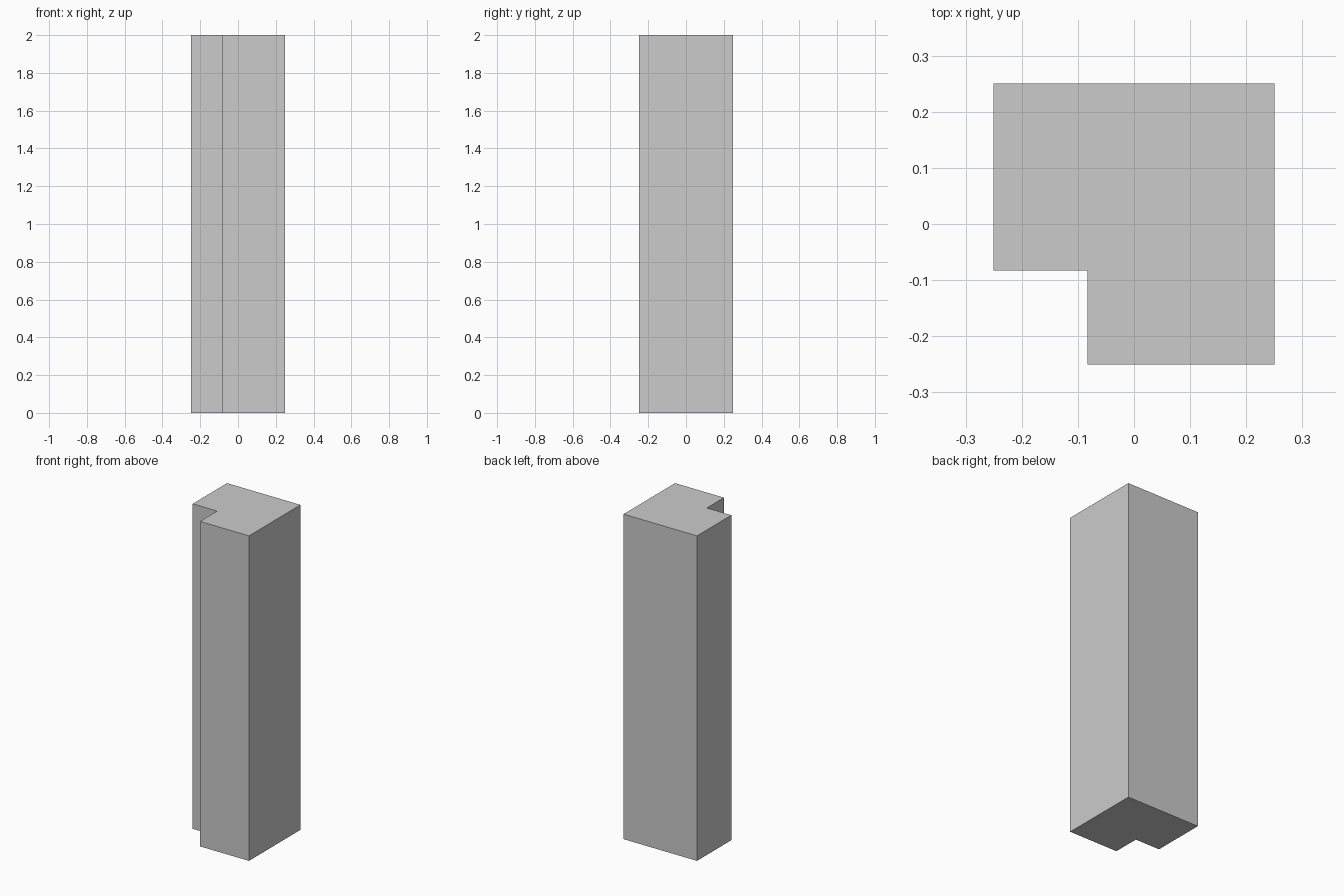
import bpy, bmesh

if "Cube" in bpy.data.objects:
    bpy.data.objects.remove(bpy.data.objects["Cube"])

HALF, NOTCH, HEIGHT = 0.25, -0.0833, 2.0

# Square footprint with the front-left corner notched out
profile = [(NOTCH, -HALF), (HALF, -HALF), (HALF, HALF),
           (-HALF, HALF), (-HALF, NOTCH), (NOTCH, NOTCH)]

# Extrude the footprint into a column
bm = bmesh.new()
base = bm.faces.new([bm.verts.new((x, y, 0)) for x, y in profile])
top = bmesh.ops.extrude_face_region(bm, geom=[base], use_keep_orig=True)
bmesh.ops.translate(bm, vec=(0, 0, HEIGHT),
                    verts=[v for v in top["geom"] if isinstance(v, bmesh.types.BMVert)])
bmesh.ops.recalc_face_normals(bm, faces=bm.faces)

mesh = bpy.data.meshes.new("notched_column")
bm.to_mesh(mesh)
bm.free()
bpy.context.collection.objects.link(bpy.data.objects.new("notched_column", mesh))
